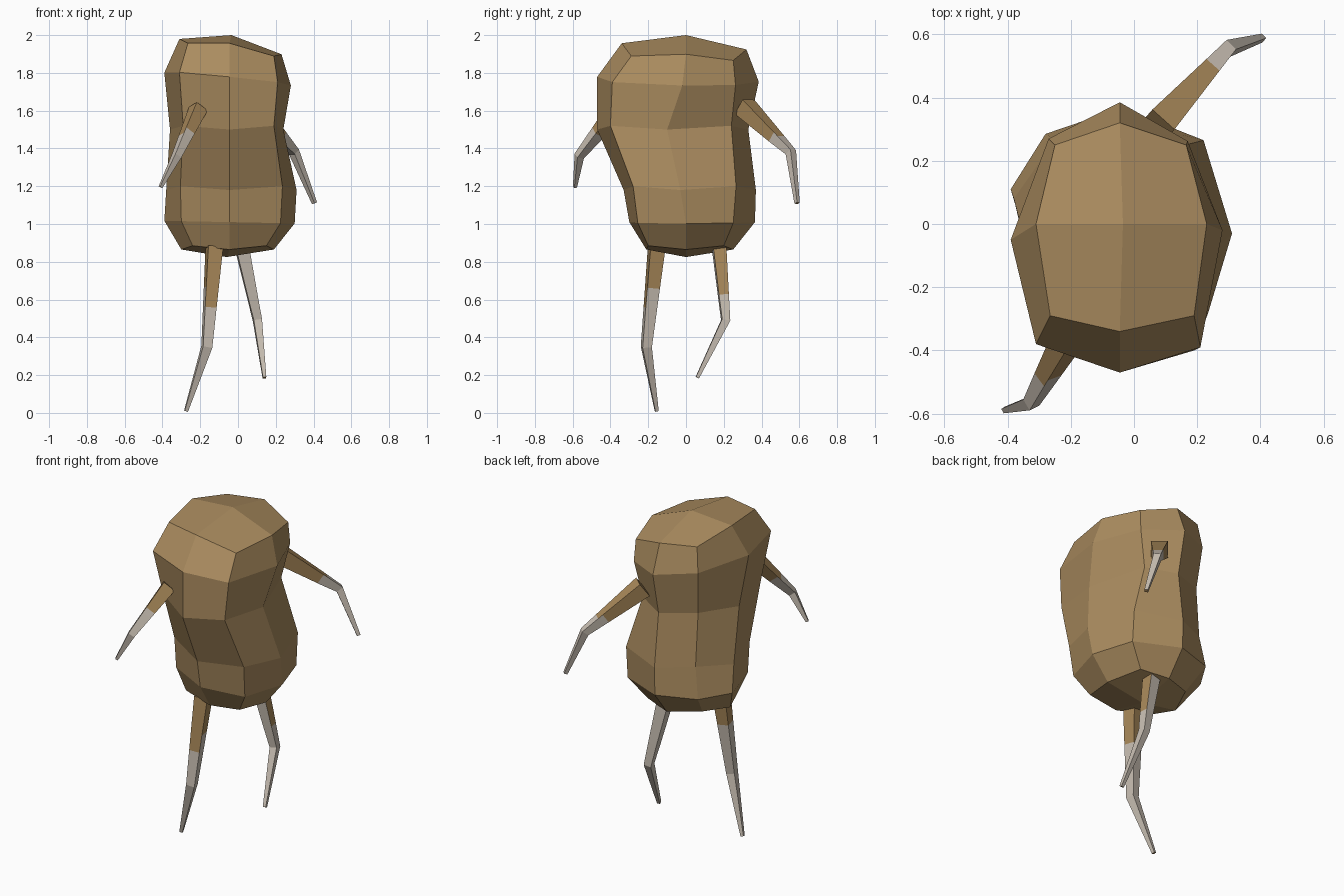
import bpy
import bmesh
from mathutils import Vector

if "Cube" in bpy.data.objects:
    bpy.data.objects.remove(bpy.data.objects["Cube"])


def make_material(name, color):
    mat = bpy.data.materials.new(name)
    mat.use_nodes = True
    mat.diffuse_color = (*color, 1)
    mat.node_tree.nodes["Principled BSDF"].inputs["Base Color"].default_value = (*color, 1)
    return mat


body_brown = make_material("body brown", (.405, .262, .115))
limb_brown = make_material("limb brown", (.39, .245, .1))
bone_grey = make_material("bone grey", (.57, .51, .44))


def finish(bm, name, materials):
    bmesh.ops.recalc_face_normals(bm, faces=bm.faces)
    mesh = bpy.data.meshes.new(name)
    bm.to_mesh(mesh)
    bm.free()
    for mat in materials:
        mesh.materials.append(mat)
    obj = bpy.data.objects.new(name, mesh)
    bpy.context.collection.objects.link(obj)
    return obj


def bridge(bm, low, high):
    n = len(low)
    return [bm.faces.new((low[i], low[(i + 1) % n], high[(i + 1) % n], high[i]))
            for i in range(n)]


def body_ring(z, tilt, y_tilt, drop, front, right, back, left, corners):
    """Eight points going round: side middles alternating with corners."""
    cx = -.045
    middles = [(cx, front), right, (cx, back), left]
    points = []
    for middle, corner in zip(middles, corners):
        for (x, y), d in ((middle, 0), (corner, drop)):
            points.append(Vector((x, y, z + tilt * (x - cx) + y_tilt * y - d)))
    return points


# Lumpy body: stacked octagonal rings closed with a cap at each end
# Corners run front right, back right, back left, front left on the page
profile = [
    (.865, 0, 0, -.02, -.21, (.19, 0), .25, (-.30, 0),
     ((.15, -.2), (.12, .2), (-.23, .17), (-.24, -.16))),
    (1.01, -.02, 0, 0, -.30, (.30, 0), .365, (-.39, .11),
     ((.225, -.255), (.22, .25), (-.28, .285), (-.3, -.17))),
    (1.18, 0, 0, -.02, -.33, (.31, -.03), .37, (-.38, .08),
     ((.235, -.28), (.22, .265), (-.25, .265), (-.305, -.18))),
    (1.50, 0, 0, -.02, -.47, (.24, -.10), .33, (-.36, 0),
     ((.19, -.40), (.125, .24), (-.25, .24), (-.29, -.31))),
    (1.765, -.1, -.03, 0, -.47, (.28, -.02), .385, (-.39, -.05),
     ((.21, -.39), (.17, .262), (-.27, .27), (-.31, -.38))),
    (1.94, -.15, -.05, .03, -.34, (.23, 0), .32, (-.31, 0),
     ((.19, -.29), (.165, .25), (-.25, .25), (-.265, -.29))),
]
bm = bmesh.new()
rings = [[bm.verts.new(p) for p in body_ring(*row)] for row in profile]
for low, high in zip(rings, rings[1:]):
    bridge(bm, low, high)
for ring, tip in ((rings[0], (-.06, 0, .825)), (rings[-1], (-.035, 0, 2))):
    center = bm.verts.new(tip)
    for i in range(0, 8, 2):
        bm.faces.new((ring[i], ring[i + 1], ring[(i + 2) % 8], center))
finish(bm, "body", [body_brown])


# Thin four-sided limbs, bent once; the brown sleeve reaches further on one side
def limb(name, start, joint, end, widths, side, splits, long_side):
    start, joint, end = Vector(start), Vector(joint), Vector(end)
    path = [start] + [start.lerp(joint, s) for s in splits] + [joint, end]
    w0, w1, w2 = widths
    sizes = [w0] + [w0 + (w1 - w0) * s for s in splits] + [w1, w2]
    upper, lower = (joint - start).normalized(), (end - joint).normalized()
    tangents = [upper] * 3 + [(upper + lower).normalized(), lower]
    bm = bmesh.new()
    rings = []
    for p, w, t in zip(path, sizes, tangents):
        u = Vector(side)
        u = (u - t * u.dot(t)).normalized()
        v = t.cross(u)
        rings.append([bm.verts.new(p + w * (u * a + v * b))
                      for a, b in ((1, 1), (-1, 1), (-1, -1), (1, -1))])
    sections = [bridge(bm, a, b) for a, b in zip(rings, rings[1:])]
    bm.faces.new(rings[0])
    bm.faces.new(rings[-1])
    bmesh.ops.recalc_face_normals(bm, faces=bm.faces)
    for i, section in enumerate(sections):
        for face in section:
            brown = i == 0 or (i == 1 and face.normal.dot(Vector(long_side)) > .6)
            face.material_index = 0 if brown else 1
    finish(bm, name, [limb_brown, bone_grey])


limb("front_arm", (-.21, -.365, 1.61), (-.325, -.565, 1.36), (-.41, -.588, 1.195),
     (.038, .02, .008), (.65, -.4, .65), (.5, .6), (-.6, .4, .65))
limb("back_arm", (.075, .31, 1.62), (.297, .555, 1.38), (.405, .588, 1.11),
     (.047, .021, .01), (.75, -.66, 0), (.66, .74), (0, 0, 1))
limb("front_leg", (-.125, -.155, .88), (-.165, -.21, .35), (-.275, -.155, .01),
     (.04, .025, .009), (1, .2, 0), (.41, .61), (0, -1, 0))
limb("back_leg", (.02, .175, .88), (.103, .21, .49), (.14, .06, .187),
     (.035, .022, .009), (1, .12, 0), (.03, .66), (1, 0, 0))
